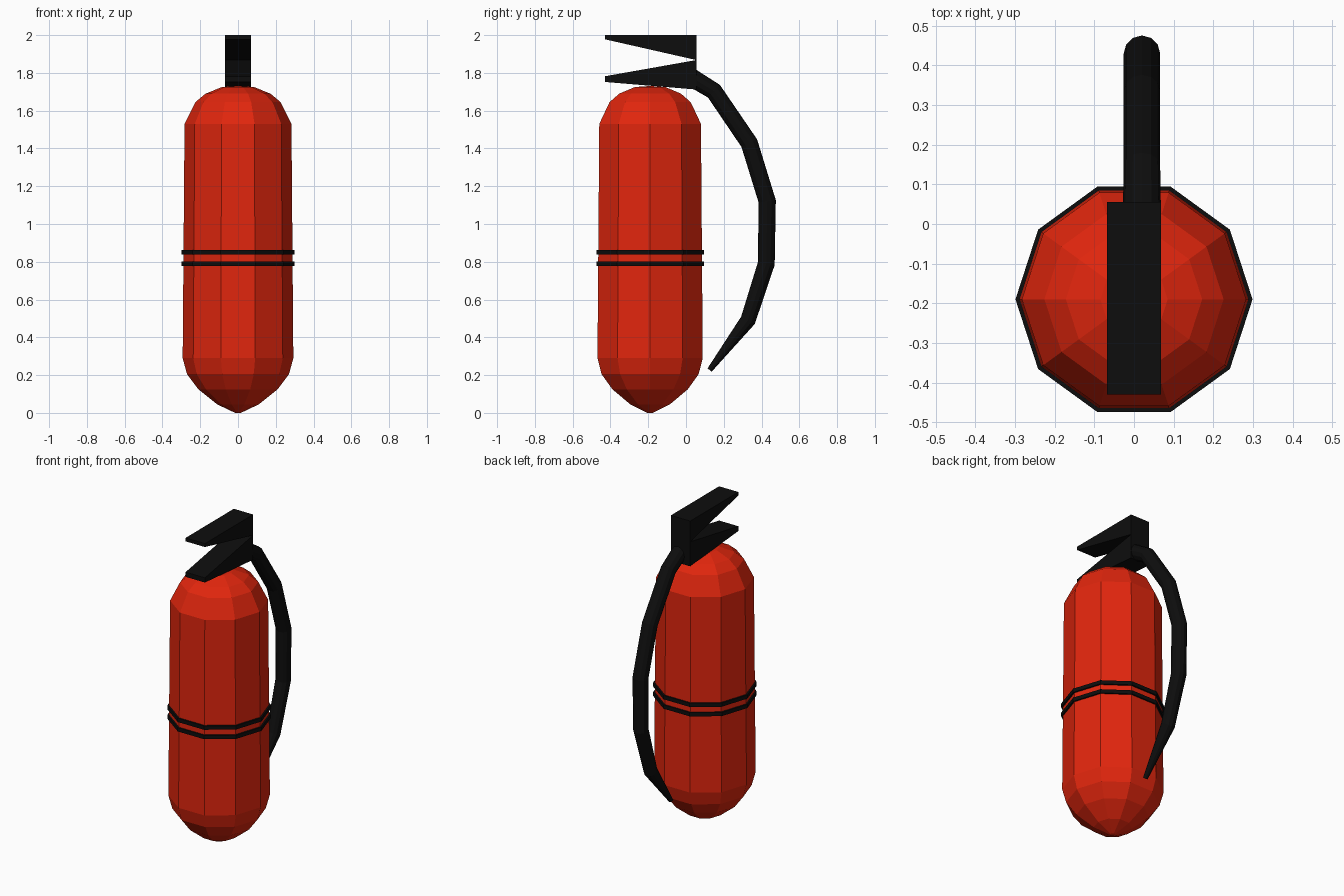
import bpy
import math

if "Cube" in bpy.data.objects:
    bpy.data.objects.remove(bpy.data.objects["Cube"])

AXIS_Y = -0.19   # the tank axis sits forward of the model centre
SIDES = 10


def material(name, color):
    m = bpy.data.materials.new(name)
    m.diffuse_color = (*color, 1.0)
    m.use_nodes = True
    m.node_tree.nodes["Principled BSDF"].inputs["Base Color"].default_value = m.diffuse_color
    return m


RED = material("red paint", (0.75, 0.019, 0.004))
BLACK = material("black rubber", (0.004, 0.004, 0.004))


def mesh_object(name, verts, faces, mat):
    me = bpy.data.meshes.new(name)
    me.from_pydata(verts, [], faces)
    me.materials.append(mat)
    ob = bpy.data.objects.new(name, me)
    bpy.context.collection.objects.link(ob)
    return ob


def lathe(name, profile, mat, closed=False):
    """Spin (radius, z) points, listed bottom to top, around the tank axis."""
    verts = [(r * math.cos(math.tau * i / SIDES),
              AXIS_Y + r * math.sin(math.tau * i / SIDES), z)
             for r, z in profile for i in range(SIDES)]
    n = len(profile)
    faces = []
    for k in range(n if closed else n - 1):
        a, b = k * SIDES, (k + 1) % n * SIDES
        for i in range(SIDES):
            j = (i + 1) % SIDES
            faces.append((a + i, a + j, b + j, b + i))
    if not closed:
        faces.append(tuple(reversed(range(SIDES))))
        faces.append(tuple(range((n - 1) * SIDES, n * SIDES)))
    return mesh_object(name, verts, faces, mat)


def extrude_x(name, outline, half, mat):
    """Extrude a (y, z) outline symmetrically along x."""
    n = len(outline)
    verts = [(x, y, z) for x in (-half, half) for y, z in outline]
    faces = [tuple(reversed(range(n))), tuple(range(n, 2 * n))]
    faces += [(i, (i + 1) % n, n + (i + 1) % n, n + i) for i in range(n)]
    return mesh_object(name, verts, faces, mat)


# Tank: slightly tapered, domed at both ends
lathe("tank", [(0.015, 0.0), (0.11, 0.045), (0.21, 0.125), (0.27, 0.205),
               (0.293, 0.29), (0.283, 1.53), (0.226, 1.645),
               (0.172, 1.69), (0.085, 1.725), (0.01, 1.73)], RED)

# Two thin bands around the tank
for name, z in (("lower_band", 0.79), ("upper_band", 0.85)):
    lathe(name, [(0.28, z - 0.012), (0.299, z - 0.012),
                 (0.299, z + 0.012), (0.28, z + 0.012)], BLACK, closed=True)

# Handle wedges meeting at the back
extrude_x("upper_lever", [(-0.43, 1.978), (0.055, 1.868),
                          (0.055, 2.0), (-0.43, 2.0)], 0.068, BLACK)
extrude_x("lower_handle", [(-0.43, 1.752), (0.055, 1.712),
                           (0.055, 1.868), (-0.43, 1.782)], 0.068, BLACK)

# Hose: bent tube narrowing to a nozzle tip; (y, z, radius)
path = [(0.03, 1.775, 0.048), (0.148, 1.703, 0.046), (0.335, 1.428, 0.046),
        (0.430, 1.120, 0.046), (0.425, 0.790, 0.045), (0.328, 0.490, 0.041),
        (0.125, 0.227, 0.014)]
curve = bpy.data.curves.new("hose", 'CURVE')
curve.dimensions = '3D'
curve.bevel_depth = 1.0
curve.bevel_resolution = 4
curve.use_fill_caps = True
spline = curve.splines.new('POLY')
spline.points.add(len(path) - 1)
for p, (y, z, r) in zip(spline.points, path):
    p.co = (0.02, y, z, 1.0)
    p.radius = r
spline.use_smooth = False
curve.materials.append(BLACK)
bpy.context.collection.objects.link(bpy.data.objects.new("hose", curve))
